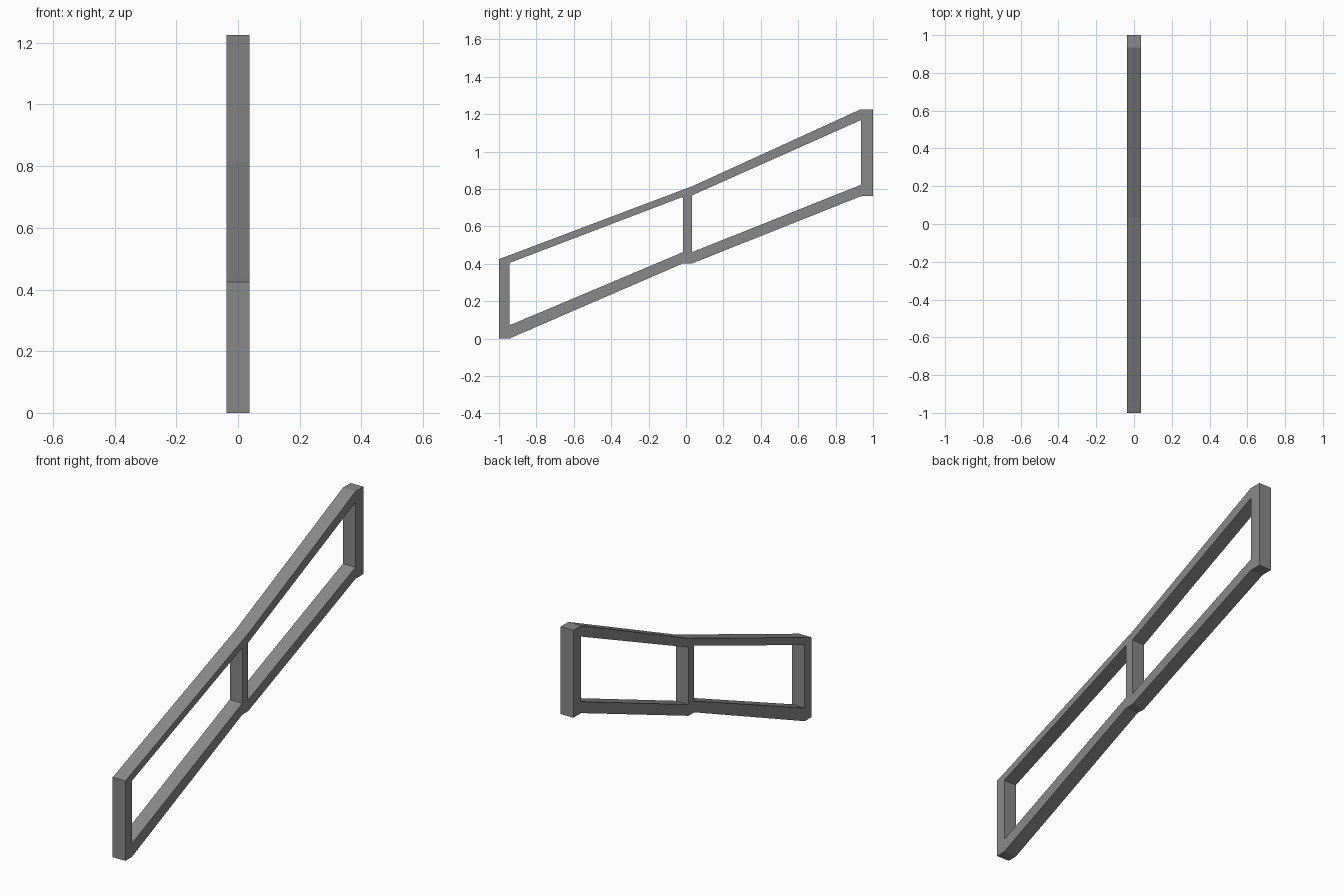
import bpy, bmesh

if "Cube" in bpy.data.objects:
    bpy.data.objects.remove(bpy.data.objects["Cube"])

HALF_WIDTH = 0.037
# Stations along the slope: y, then heights of lower rail bottom/top and upper rail bottom/top
STATIONS = [
    (-1.0, 0.0, 0.05, 0.386, 0.425),
    (-0.945, 0.0, 0.07, 0.404, 0.445),
    (-0.016, 0.402, 0.462, 0.758, 0.796),
    (0.033, 0.402, 0.462, 0.766, 0.814),
    (0.935, 0.761, 0.822, 1.168, 1.226),
    (1.0, 0.761, 0.85, 1.168, 1.226),
]

bm = bmesh.new()
grid = [[bm.verts.new((-HALF_WIDTH, s[0], z)) for z in s[1:]] for s in STATIONS]

# Side profile: posts fill whole columns, rails fill top and bottom, openings stay empty
for i in range(5):
    for j in range(3):
        if j == 1 and i in (1, 3):
            continue
        bm.faces.new((grid[i][j], grid[i + 1][j], grid[i + 1][j + 1], grid[i][j + 1]))

# Extrude across the frame width
ext = bmesh.ops.extrude_face_region(bm, geom=bm.faces[:], use_keep_orig=True)
moved = [g for g in ext["geom"] if isinstance(g, bmesh.types.BMVert)]
bmesh.ops.translate(bm, verts=moved, vec=(2 * HALF_WIDTH, 0, 0))
bmesh.ops.recalc_face_normals(bm, faces=bm.faces[:])

mesh = bpy.data.meshes.new("stair_railing_frame")
bm.to_mesh(mesh)
bm.free()

# Dark grey metal
metal = bpy.data.materials.new("dark_metal")
metal.diffuse_color = (0.25, 0.25, 0.25, 1.0)
metal.use_nodes = True
metal.node_tree.nodes["Principled BSDF"].inputs["Base Color"].default_value = metal.diffuse_color
mesh.materials.append(metal)

obj = bpy.data.objects.new("stair_railing_frame", mesh)
bpy.context.collection.objects.link(obj)
